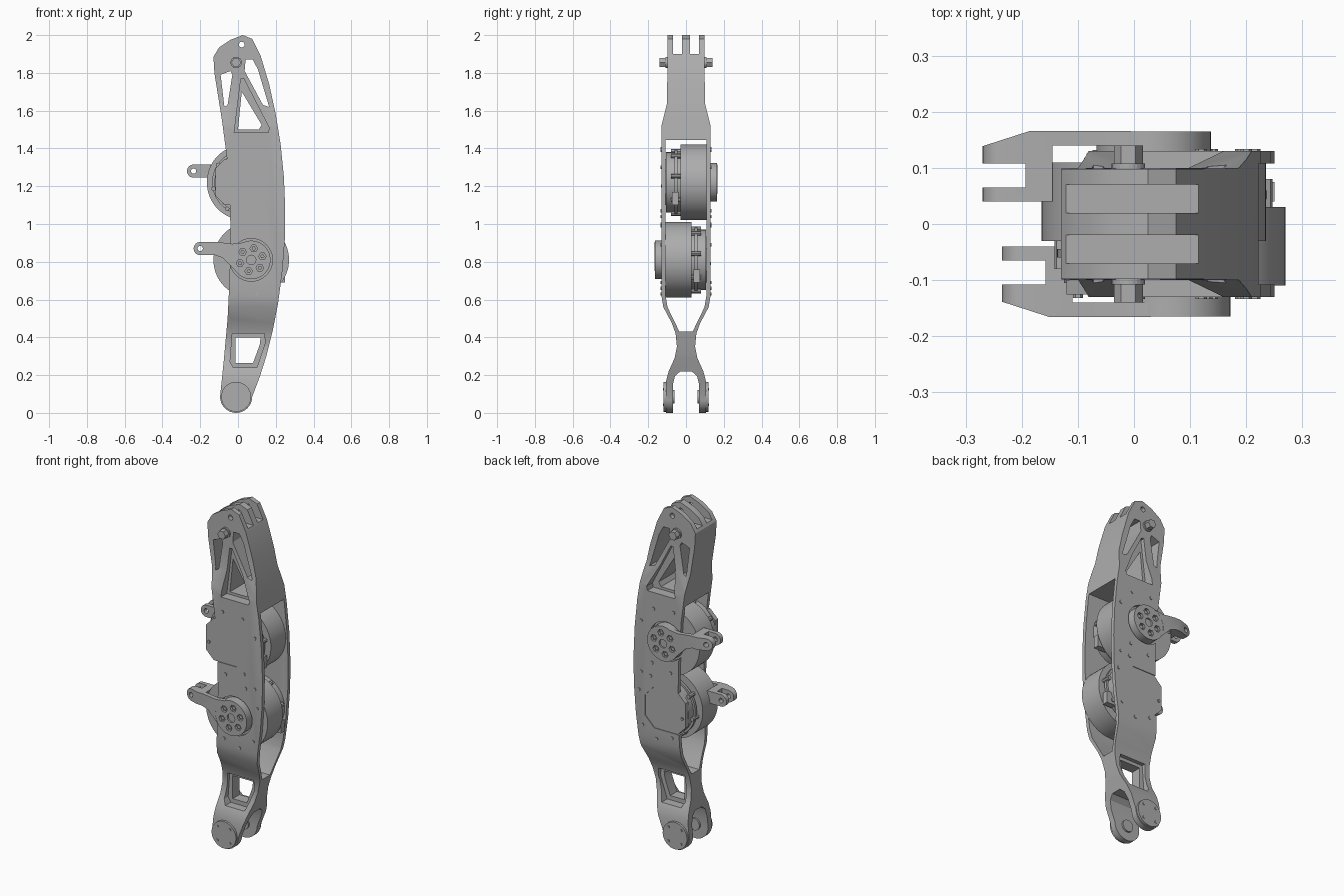
import bpy, bmesh
from math import sin, cos, pi

cube = bpy.data.objects.get("Cube")
if cube:
    bpy.data.objects.remove(cube, do_unlink=True)

grey = bpy.data.materials.new("machined_grey")
grey.use_nodes = True
grey.diffuse_color = (0.42, 0.42, 0.42, 1)
grey.node_tree.nodes["Principled BSDF"].inputs["Base Color"].default_value = grey.diffuse_color


def prism(name, pts, axis, lo, hi):
    """Extrude a flat outline along an axis from lo to hi."""
    place = {"x": lambda a, b, d: (d, a, b),
             "y": lambda a, b, d: (a, d, b),
             "z": lambda a, b, d: (a, b, d)}[axis]
    bm = bmesh.new()
    rings = [[bm.verts.new(place(a, b, d)) for a, b in pts] for d in (lo, hi)]
    for ring in rings:
        bm.faces.new(ring)
    n = len(pts)
    for i in range(n):
        j = (i + 1) % n
        bm.faces.new((rings[0][i], rings[0][j], rings[1][j], rings[1][i]))
    bmesh.ops.recalc_face_normals(bm, faces=bm.faces)
    mesh = bpy.data.meshes.new(name)
    bm.to_mesh(mesh)
    bm.free()
    mesh.materials.append(grey)
    ob = bpy.data.objects.new(name, mesh)
    bpy.context.collection.objects.link(ob)
    return ob


def circle(cx, cz, r, n=40, start=0.0, sweep=2 * pi):
    return [(cx + r * cos(start + sweep * i / n), cz + r * sin(start + sweep * i / n)) for i in range(n)]


def disc(name, cx, cz, r, lo, hi, n=40):
    return prism(name, circle(cx, cz, r, n), "y", lo, hi)


def boolean(ob, tool, operation="DIFFERENCE"):
    mod = ob.modifiers.new("cut", "BOOLEAN")
    mod.operation, mod.solver, mod.object = operation, "EXACT", tool
    bpy.context.view_layer.objects.active = ob
    bpy.ops.object.modifier_apply(modifier=mod.name)
    bpy.data.objects.remove(tool, do_unlink=True)


def smooth(ob):
    bpy.ops.object.select_all(action="DESELECT")
    ob.select_set(True)
    bpy.context.view_layer.objects.active = ob
    bpy.ops.object.shade_smooth_by_angle(angle=0.5)


def mirrored(half):
    return half + [(-y, z) for y, z in reversed(half)]


LOWER, UPPER = (0.07, 0.81), (0.035, 1.22)
ANKLE = (-0.01, 0.085)

# Leg frame: curved outline crossed with the edge-on profile
outline = circle(*ANKLE, 0.085, 16, pi, pi) + [
    (0.075, 0.085), (0.115, 0.19), (0.15, 0.3), (0.185, 0.44), (0.212, 0.58), (0.235, 0.75),
    (0.248, 0.92), (0.25, 1.08), (0.243, 1.25), (0.226, 1.42), (0.2, 1.58), (0.165, 1.74),
    (0.12, 1.89), (0.075, 1.98), (0.025, 2.0), (-0.04, 1.975), (-0.1, 1.935), (-0.13, 1.885),
    (-0.125, 1.8), (-0.085, 1.55), (-0.06, 1.36), (-0.042, 1.1), (-0.04, 0.93),
    (-0.045, 0.7), (-0.055, 0.5), (-0.075, 0.28)]
frame = prism("leg_frame", outline, "y", -0.2, 0.2)
edge_profile = mirrored([
    (0.105, -0.1), (0.105, 0.17), (0.092, 0.22), (0.06, 0.29), (0.048, 0.35), (0.055, 0.42),
    (0.075, 0.475), (0.12, 0.56), (0.13, 0.62), (0.13, 1.52), (0.1, 1.64), (0.097, 2.1)])
boolean(frame, prism("profile_tool", edge_profile, "x", -0.5, 0.5), "INTERSECT")

# Motor bay, ankle fork and the slots between the top prongs
bay = mirrored([(0.035, 0.43), (0.098, 0.56), (0.108, 0.62), (0.108, 1.445)])
fork = mirrored([(0.07, -0.1), (0.07, 0.15), (0.058, 0.195), (0.03, 0.22)])
for pts in (bay, fork):
    boolean(frame, prism("bay_tool", pts, "x", -0.5, 0.5))
for s in (-1, 1):
    slot = [(s * 0.02, 1.9), (s * 0.07, 1.9), (s * 0.07, 2.2), (s * 0.02, 2.2)]
    boolean(frame, prism("slot_tool", slot, "x", -0.5, 0.5))

# Truss windows through the thigh and shin
windows = [
    [(-0.092, 1.79), (-0.04, 1.81), (-0.03, 1.79), (-0.055, 1.63), (-0.072, 1.62)],
    [(0.02, 1.7), (0.0, 1.5), (0.11, 1.5), (0.125, 1.525)],
    [(0.04, 1.87), (0.078, 1.87), (0.105, 1.82), (0.165, 1.62), (0.132, 1.63), (0.035, 1.81)],
    [(-0.012, 0.4), (0.12, 0.4), (0.115, 0.36), (0.08, 0.265), (-0.012, 0.265)]]
for pts in windows:
    boolean(frame, prism("window_tool", pts, "y", -0.3, 0.3))
thigh_rim = [(0.015, 1.77), (0.03, 1.77), (0.165, 1.51), (0.16, 1.485), (-0.02, 1.485)]
shin_rim = [(-0.03, 0.42), (0.14, 0.42), (0.143, 0.37), (0.1, 0.24), (-0.025, 0.24), (-0.042, 0.27)]
for s in (-1, 1):
    boolean(frame, prism("rim_tool", thigh_rim, "y", s * 0.075, s * 0.3))
    boolean(frame, prism("rim_tool", shin_rim, "y", s * 0.032, s * 0.3))
boolean(frame, disc("hole_tool", 0.02, 1.95, 0.015, -0.3, 0.3, 16))


def cap_shape(cx, cz, left):
    return [(cx + left, cz + 0.075), (cx + left + 0.05, cz + 0.125), (cx + 0.045, cz + 0.125),
            (cx + 0.105, cz + 0.06), (cx + 0.105, cz - 0.06), (cx + 0.045, cz - 0.12),
            (cx + left + 0.05, cz - 0.12), (cx + left, cz - 0.07)]


# Plate openings for each motor: output side round, rear side open to the edge
for s, (cx, cz) in ((-1, LOWER), (1, UPPER)):
    boolean(frame, disc("output_tool", cx, cz, 0.113, s * 0.1, s * 0.3))
    boolean(frame, prism("cap_tool", cap_shape(cx, cz, -0.4), "y", -s * 0.1, -s * 0.3))
smooth(frame)


def motor(label, centre, s):
    """Motor with its output hub and crank on side s of the frame."""
    cx, cz = centre
    for part, r, lo, hi in (("rotor_housing", 0.2, -0.03, 0.11), ("neck_ring", 0.155, -0.045, -0.03),
                            ("gear_ring", 0.172, -0.06, -0.045), ("rear_housing", 0.16, -0.105, -0.06)):
        smooth(disc(f"{label}_{part}", cx, cz, r, s * lo, s * hi, 64))
    prism(f"{label}_rear_cap", cap_shape(cx, cz, -0.155), "y", -s * 0.1, -s * 0.126)
    disc(f"{label}_cap_bolt", cx - 0.135, cz - 0.02, 0.009, -s * 0.12, -s * 0.132, 6)
    # Cable connector and clamp lugs on the housing
    prism(f"{label}_connector", [(-s * 0.04, cz - 0.12), (-s * 0.075, cz - 0.12),
          (-s * 0.075, cz - 0.05), (-s * 0.04, cz - 0.05)], "x", cx + 0.1, cx + 0.18)
    for i, (dx, dz) in enumerate(circle(0, 0, 0.168, 8, 0.2)):
        disc(f"{label}_lug_{i}", cx + dx, cz + dz, 0.012, -s * 0.08, -s * 0.03, 8)
    # Output hub with a ring of pockets
    hub = disc(f"{label}_output_hub", cx, cz, 0.102, s * 0.1, s * 0.165, 48)
    for px, pz in circle(cx, cz, 0.062, 6, 0.3):
        boolean(hub, disc("pocket_tool", px, pz, 0.02, s * 0.15, s * 0.2, 6))
    boolean(hub, disc("centre_tool", cx, cz, 0.025, s * 0.155, s * 0.2, 12))
    smooth(hub)
    for i, (px, pz) in enumerate(circle(cx, cz, 0.062, 6, 0.3)):
        disc(f"{label}_hub_bolt_{i}", px, pz, 0.011, s * 0.14, s * 0.158, 6)
    # Crank: side outline crossed with a forked plan
    tx, tz = cx - 0.27, cz + 0.06
    side = circle(tx, tz, 0.035, 12, pi / 2, pi) + [
        (tx, tz - 0.035), (cx - 0.19, cz + 0.025), (cx - 0.15, cz + 0.01), (cx - 0.08, cz - 0.06),
        (cx - 0.04, cz - 0.06), (cx - 0.04, cz + 0.092), (cx - 0.1, cz + 0.085), (cx - 0.18, cz + 0.095)]
    crank = prism(f"{label}_crank", side, "y", -0.3, 0.3)
    plan = [(-0.31, 0.04), (-0.31, 0.065), (-0.228, 0.065), (-0.228, 0.108), (-0.31, 0.108),
            (-0.31, 0.137), (-0.22, 0.166), (0.1, 0.166), (0.1, 0.14), (-0.18, 0.14), (-0.18, 0.04)]
    boolean(crank, prism("plan_tool", [(cx + x, s * y) for x, y in plan], "z", 0, 2), "INTERSECT")
    boolean(crank, disc("eye_tool", tx, tz, 0.014, -0.3, 0.3, 16))
    # Keep the crank clear of the hub pockets
    boolean(crank, disc("hub_tool", cx, cz, 0.1, -0.3, 0.3, 48))
    smooth(crank)


motor("lower_motor", LOWER, -1)
motor("upper_motor", UPPER, 1)

# Parts repeated on both faces: ankle caps, top pin heads and plate screws
screws = [(-0.01, 1.4), (0.12, 1.39), (0.2, 1.3), (0.01, 1.04), (0.13, 1.07), (0.2, 1.0),
          (0.14, 0.99), (0.1, 0.63), (0.19, 0.69), (0.215, 0.89), (0.0, 0.66)]
for side, s in (("front", -1), ("back", 1)):
    smooth(disc(f"{side}_ankle_cap", *ANKLE, 0.079, s * 0.09, s * 0.118))
    smooth(disc(f"{side}_ankle_boss", *ANKLE, 0.035, s * 0.06, s * 0.08, 24))
    for i, (x, z) in enumerate(circle(*ANKLE, 0.058, 4, pi / 4)):
        disc(f"{side}_ankle_screw_{i}", x, z, 0.008, s * 0.11, s * 0.122, 6)
    disc(f"{side}_pin_washer", -0.01, 1.855, 0.03, s * 0.09, s * 0.108, 24)
    disc(f"{side}_pin_head", -0.01, 1.855, 0.026, s * 0.1, s * 0.14, 6)
    for i, (x, z) in enumerate(screws):
        disc(f"{side}_plate_screw_{i}", x, z, 0.01, s * 0.12, s * 0.134, 6)
